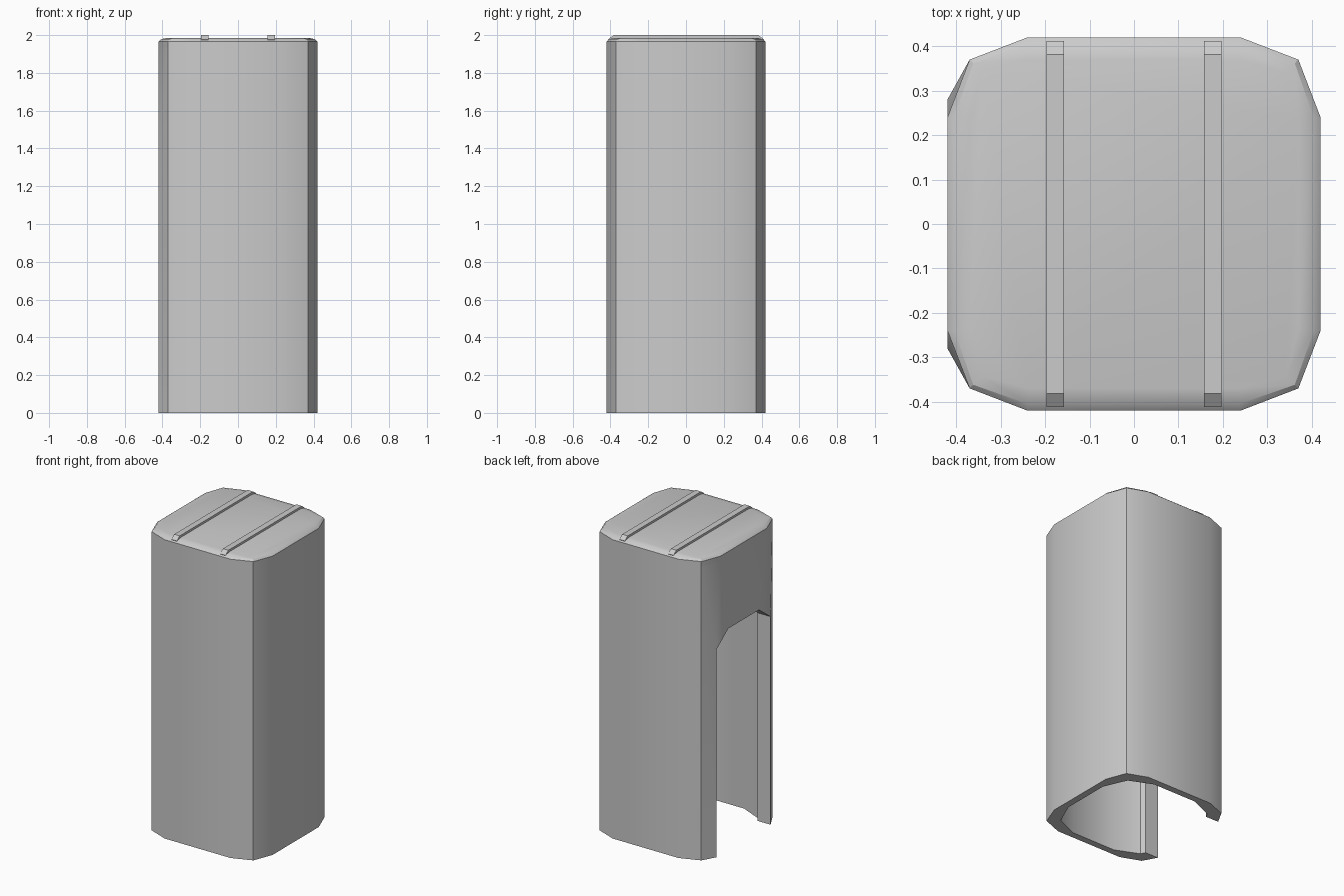
import bpy, bmesh, math

if "Cube" in bpy.data.objects:
    bpy.data.objects.remove(bpy.data.objects["Cube"])


def finish(name, bm):
    bmesh.ops.recalc_face_normals(bm, faces=bm.faces[:])
    me = bpy.data.meshes.new(name)
    bm.to_mesh(me)
    bm.free()
    ob = bpy.data.objects.new(name, me)
    bpy.context.collection.objects.link(ob)
    bpy.ops.object.select_all(action='DESELECT')
    ob.select_set(True)
    bpy.context.view_layer.objects.active = ob
    bpy.ops.object.shade_smooth_by_angle(angle=math.radians(30))
    return ob


def ring12(side, flat, corner):
    """Twelve-sided rounded square, running from the -x/+y end round to -x/-y."""
    q = [(-side, flat), (-corner, corner), (-flat, side)]
    half = q + [(-x, y) for x, y in reversed(q)]
    return half + [(x, -y) for x, y in reversed(half)]


def wall_sheet(bm, pts, jamb_x):
    """One skin of the booth wall, with a chamfered doorway on the -x side."""
    n = len(pts)
    top = [bm.verts.new((x, y, WALL_TOP)) for x, y in pts]
    low = [bm.verts.new((x, y, 0)) for x, y in pts]
    low[0].co = (jamb_x, DOOR, 0)
    low[-1].co = (jamb_x, -DOOR, 0)
    mid = [bm.verts.new((jamb_x, s * DOOR, 1.37)) for s in (1, -1)]
    head = [bm.verts.new((pts[0][0], s * 0.16, 1.46)) for s in (1, -1)]
    faces = [(low[i], low[i + 1], top[i + 1], top[i]) for i in range(1, n - 2)]
    for e, c, k in ((0, 1, 0), (n - 1, n - 2, 1)):
        faces += [(low[e], low[c], top[c], mid[k]), (top[c], top[e], mid[k]),
                  (top[e], mid[k], head[k])]
    faces.append((top[0], head[0], head[1], top[-1]))
    return top + low + mid + head, [bm.faces.new(f) for f in faces]


WALL_TOP, DOOR = 1.935, 0.28
OUTLINE = ring12(0.42, 0.24, 0.37)

# Booth wall: outer and inner skins joined along every open edge
bm = bmesh.new()
outer, outer_faces = wall_sheet(bm, OUTLINE, -0.42)
rim = [e for e in bm.edges if len(e.link_faces) == 1]
inner, _ = wall_sheet(bm, ring12(0.376, 0.16, 0.31), -0.325)
pair = dict(zip(outer, inner))
for e in rim:
    a, b = e.verts
    bm.faces.new((a, b, pair[b], pair[a]))
finish("booth_wall", bm)

# Roof cap: slab with a bevelled upper edge
bm = bmesh.new()
levels = [(OUTLINE, 1.93), (OUTLINE, 1.967), (ring12(0.405, 0.239, 0.362), 1.979),
          (ring12(0.37, 0.237, 0.342), 1.986)]
rings = [[bm.verts.new((x, y, z)) for x, y in pts] for pts, z in levels]
for lo, hi in zip(rings, rings[1:]):
    for i in range(12):
        j = (i + 1) % 12
        bm.faces.new((lo[i], lo[j], hi[j], hi[i]))
bm.faces.new(rings[0])
bm.faces.new(rings[-1])
finish("roof_cap", bm)

# Roof ribs: two raised strips with sloping ends
for name, cx in (("roof_rib_left", -0.177), ("roof_rib_right", 0.177)):
    bm = bmesh.new()
    end = [(0.40, 1.955), (0.412, 1.978), (0.382, 2.0)]
    prof = end + [(-y, z) for y, z in reversed(end)]
    sides = [[bm.verts.new((cx + s * 0.02, y, z)) for y, z in prof] for s in (-1, 1)]
    for s in sides:
        bm.faces.new(s)
    for i in range(6):
        j = (i + 1) % 6
        bm.faces.new((sides[0][i], sides[0][j], sides[1][j], sides[1][i]))
    finish(name, bm)
